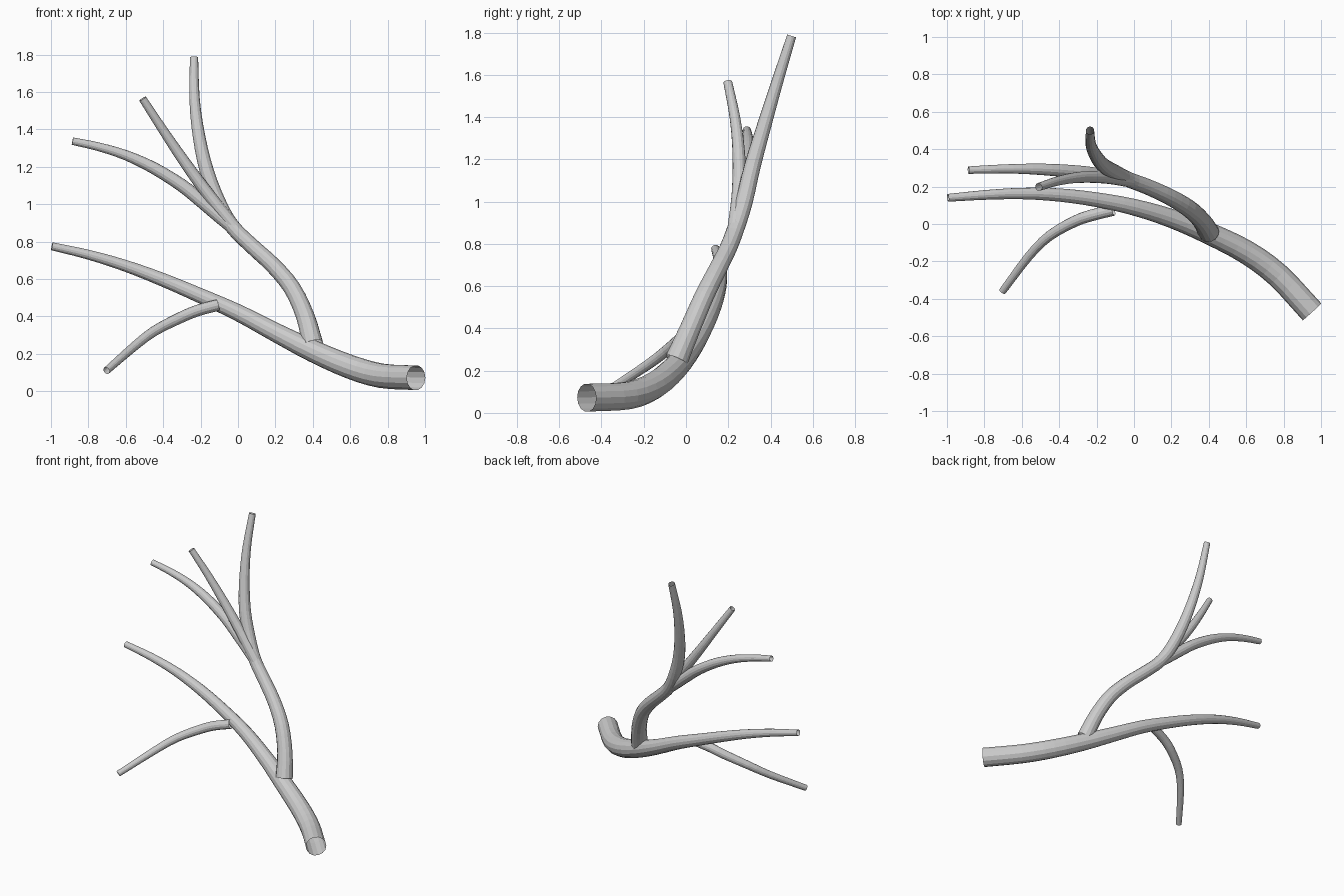
import bpy
import bmesh
import math
from mathutils import Vector

SIDES = 14

bark = bpy.data.materials.new("grey bark")
bark.diffuse_color = (0.6, 0.6, 0.6, 1)


def spline(points, steps=3):
    """Catmull-Rom curve through (x, y, z, radius) points."""
    p = [Vector(q) for q in points]
    p = [2 * p[0] - p[1]] + p + [2 * p[-1] - p[-2]]
    out = []
    for i in range(1, len(p) - 2):
        a, b, c, d = p[i - 1:i + 3]
        for k in range(steps):
            t = k / steps
            out.append(0.5 * (2 * b + (c - a) * t + (2 * a - 5 * b + 4 * c - d) * t * t
                              + (3 * b - a - 3 * c + d) * t ** 3))
    return out + [p[-2]]


def branch(name, points):
    """Open, tapering tube swept along a smooth path."""
    path = spline(points)
    pos = [q.to_3d() for q in path]
    bm = bmesh.new()
    rings = []
    side = None
    for i, q in enumerate(path):
        tangent = (pos[min(i + 1, len(pos) - 1)] - pos[max(i - 1, 0)]).normalized()
        if side is None:
            side = tangent.cross(Vector((0, 0, 1)))
        side = (side - tangent * side.dot(tangent)).normalized()
        up = side.cross(tangent)
        rings.append([bm.verts.new(pos[i] + q[3] * (side * math.cos(a) + up * math.sin(a)))
                      for a in (2 * math.pi * k / SIDES for k in range(SIDES))])
    for r0, r1 in zip(rings, rings[1:]):
        for k in range(SIDES):
            n = (k + 1) % SIDES
            bm.faces.new((r0[k], r0[n], r1[n], r1[k]))
    bmesh.ops.recalc_face_normals(bm, faces=bm.faces)
    # Make sure the tube wall faces outward
    bm.faces.ensure_lookup_table()
    f = bm.faces[0]
    if f.normal.dot(f.calc_center_median() - (pos[0] + pos[1]) / 2) < 0:
        bmesh.ops.reverse_faces(bm, faces=bm.faces)
    mesh = bpy.data.meshes.new(name)
    bm.to_mesh(mesh)
    bm.free()
    mesh.materials.append(bark)
    bpy.context.collection.objects.link(bpy.data.objects.new(name, mesh))


# Main limb, sweeping from the thick cut end to the left tip
branch("main_limb", [
    (0.952, -0.47, 0.072, 0.067), (0.77, -0.275, 0.082, 0.066), (0.60, -0.15, 0.13, 0.064),
    (0.40, -0.05, 0.215, 0.059), (0.20, 0.03, 0.315, 0.051), (0.0, 0.09, 0.42, 0.045),
    (-0.2, 0.13, 0.51, 0.04), (-0.4, 0.155, 0.595, 0.036), (-0.6, 0.163, 0.67, 0.031),
    (-0.8, 0.155, 0.73, 0.026), (-0.995, 0.14, 0.775, 0.021)])

# Tall limb rising from the main limb
branch("upright_limb", [
    (0.40, -0.045, 0.25, 0.056), (0.36, 0.02, 0.40, 0.05), (0.29, 0.085, 0.55, 0.047),
    (0.19, 0.145, 0.67, 0.044), (0.07, 0.20, 0.78, 0.042), (-0.03, 0.238, 0.88, 0.041),
    (-0.10, 0.275, 1.0, 0.041), (-0.165, 0.315, 1.17, 0.039), (-0.208, 0.37, 1.36, 0.034),
    (-0.232, 0.43, 1.56, 0.028), (-0.235, 0.50, 1.784, 0.022)])

# Side branches off the tall limb
branch("left_branch", [
    (-0.01, 0.23, 0.86, 0.035), (-0.1, 0.25, 0.935, 0.036), (-0.2, 0.265, 1.02, 0.036),
    (-0.3, 0.278, 1.10, 0.035), (-0.45, 0.29, 1.193, 0.032), (-0.6, 0.295, 1.262, 0.027),
    (-0.75, 0.293, 1.308, 0.023), (-0.885, 0.288, 1.337, 0.02)])
branch("middle_branch", [
    (-0.02, 0.23, 0.88, 0.034), (-0.15, 0.25, 1.04, 0.034), (-0.285, 0.25, 1.225, 0.03),
    (-0.40, 0.232, 1.395, 0.025), (-0.51, 0.198, 1.564, 0.021)])

# Drooping branch under the main limb
branch("drooping_branch", [
    (-0.11, 0.075, 0.46, 0.031), (-0.22, 0.048, 0.43, 0.031), (-0.315, 0.015, 0.39, 0.03),
    (-0.45, -0.062, 0.32, 0.027), (-0.56, -0.17, 0.235, 0.024), (-0.703, -0.36, 0.11, 0.02)])
